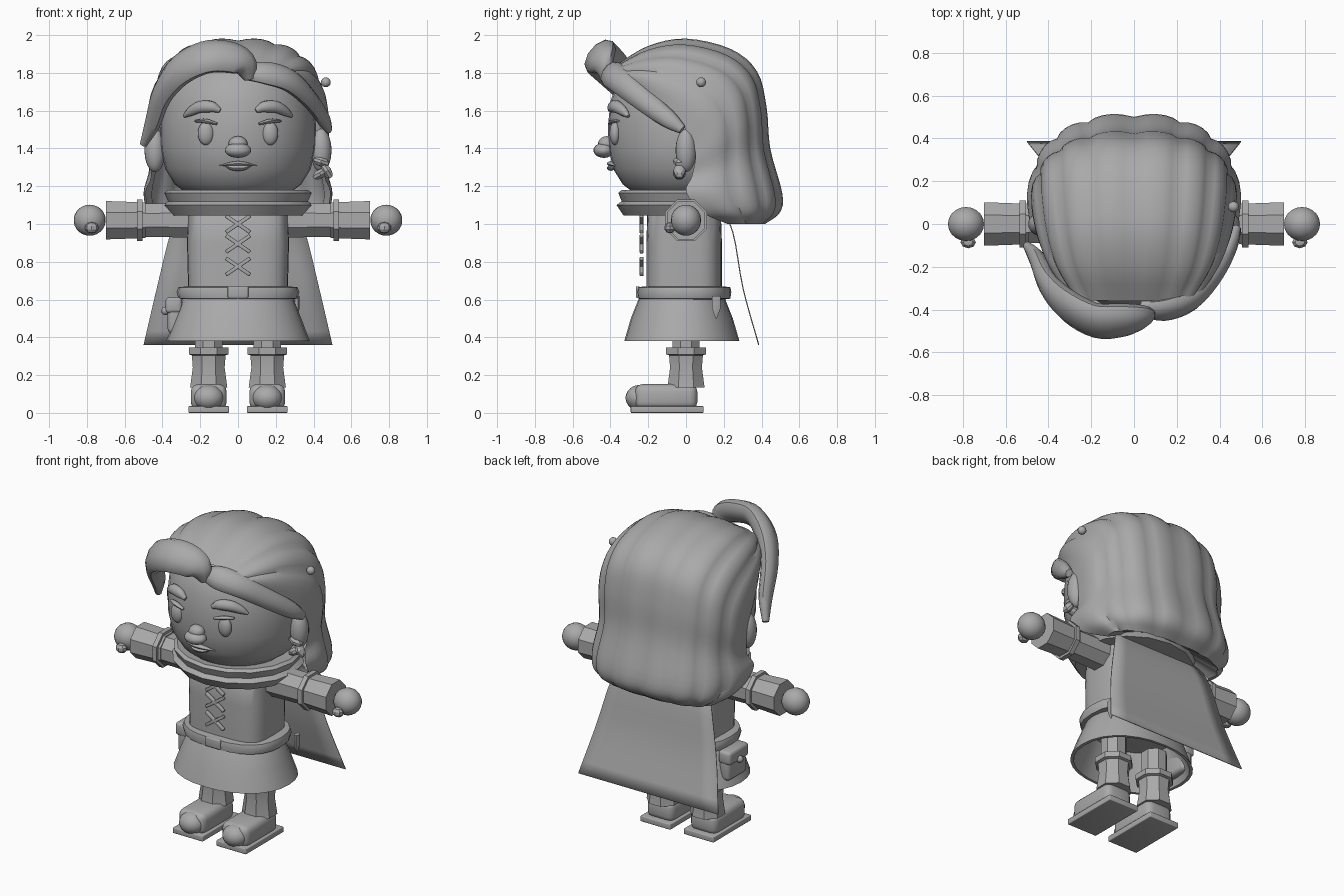
import bpy, bmesh, math
from mathutils import Vector, Matrix

if "Cube" in bpy.data.objects:
    bpy.data.objects.remove(bpy.data.objects["Cube"])

MAT = bpy.data.materials.new("plain_grey")
MAT.diffuse_color = (0.4, 0.4, 0.4, 1)
MAT.use_nodes = True
MAT.node_tree.nodes["Principled BSDF"].inputs["Base Color"].default_value = MAT.diffuse_color


def finish(name, bm, angle=40):
    bmesh.ops.recalc_face_normals(bm, faces=bm.faces)
    me = bpy.data.meshes.new(name)
    bm.to_mesh(me)
    bm.free()
    me.materials.append(MAT)
    ob = bpy.data.objects.new(name, me)
    bpy.context.collection.objects.link(ob)
    bpy.ops.object.select_all(action='DESELECT')
    ob.select_set(True)
    bpy.context.view_layer.objects.active = ob
    if angle:
        bpy.ops.object.shade_smooth_by_angle(angle=math.radians(angle))
    return ob


def loft(name, rows, closed=True, caps=True, angle=40):
    """Skin a list of equally long point rows."""
    bm = bmesh.new()
    vs = [[bm.verts.new(p) for p in r] for r in rows]
    n = len(rows[0])
    for a, b in zip(vs, vs[1:]):
        for i in range(n if closed else n - 1):
            j = (i + 1) % n
            bm.faces.new((a[i], a[j], b[j], b[i]))
    if caps:
        bm.faces.new(vs[0])
        bm.faces.new(vs[-1])
    return finish(name, bm, angle)


def ring(x, y, z, rx, ry, n, power=1.0, turn=0.0):
    def s(v):
        return math.copysign(abs(v) ** power, v)
    ang = [2 * math.pi * (i + turn) / n for i in range(n)]
    return [(x + rx * s(math.cos(a)), y + ry * s(math.sin(a)), z) for a in ang]


def ball(name, loc, size, seg=20, rot=(0, 0, 0), angle=60):
    bm = bmesh.new()
    bmesh.ops.create_uvsphere(bm, u_segments=seg, v_segments=max(5, seg * 2 // 3), radius=1)
    ob = finish(name, bm, angle)
    ob.location, ob.scale, ob.rotation_euler = loc, size, rot
    return ob


def box(name, loc, size, bevel=0.0, rot=(0, 0, 0)):
    bm = bmesh.new()
    bmesh.ops.create_cube(bm, size=1, matrix=Matrix.Diagonal((*size, 1)))
    if bevel:
        bmesh.ops.bevel(bm, geom=bm.edges[:], offset=bevel, segments=3, profile=0.5, affect='EDGES')
    ob = finish(name, bm, 35)
    ob.location, ob.rotation_euler = loc, rot
    return ob


def spline(pts, steps=4):
    """Catmull-Rom resampling of control tuples."""
    p = [Vector(q) for q in pts]
    p = [2 * p[0] - p[1]] + p + [2 * p[-1] - p[-2]]
    out = []
    for i in range(1, len(p) - 2):
        a, b, c, d = p[i - 1:i + 3]
        for k in range(steps):
            t = k / steps
            out.append(0.5 * (2 * b + (c - a) * t + (2 * a - 5 * b + 4 * c - d) * t * t
                              + (3 * b - a - 3 * c + d) * t ** 3))
    return out + [p[-2]]


def lock(name, pts, centre, n=10):
    """Flattened sweep lying on a round form; pts = x, y, z, half width, half thickness."""
    c = spline(pts)
    rows = []
    for i, q in enumerate(c):
        pos = Vector(q[:3])
        tan = (Vector(c[min(i + 1, len(c) - 1)][:3]) - Vector(c[max(i - 1, 0)][:3])).normalized()
        out = pos - Vector(centre)
        out = (out - tan * out.dot(tan)).normalized()
        side = tan.cross(out)
        rows.append([pos + side * q[3] * math.cos(2 * math.pi * k / n)
                     + out * q[4] * math.sin(2 * math.pi * k / n) for k in range(n)])
    return loft(name, rows, angle=50)


# head
HEAD = [(1.13, .18), (1.16, .27), (1.21, .335), (1.29, .385), (1.4, .41), (1.52, .413),
        (1.65, .40), (1.76, .36), (1.86, .27), (1.92, .12)]
loft("head", [ring(0, 0, z, r, r, 32) for z, r in HEAD], angle=60)

# hair shell: back/top rail joined to the side rail by bulging strands
outer = spline([(-.36, 1.85), (-.2, 1.945), (0, 1.985), (.24, 1.93), (.38, 1.81), (.43, 1.62),
                (.45, 1.4), (.515, 1.16), (.5, 1.06), (.42, 1.0)])
inner = spline([(-.34, 1.77), (-.2, 1.68), (-.08, 1.58), (0, 1.5), (.04, 1.42), (.05, 1.35),
                (.03, 1.25), (.0, 1.17), (.09, 1.06), (.22, 1.0)])
width = spline([(.3, 0), (.40, 0), (.455, 0), (.48, 0), (.485, 0), (.485, 0), (.475, 0),
                (.505, 0), (.48, 0), (.4, 0)])
rows = []
STRANDS, SUB = 8, 5
for o, i, w in zip(outer, inner, width):
    row = []
    for k in range(STRANDS * SUB + 1):
        t = k / (STRANDS * SUB)
        a = math.pi * (t - .5)
        g = 1 - .035 * abs(math.cos(math.pi * STRANDS * t)) ** 6
        sx = math.copysign(abs(math.sin(a)) ** .85, a)
        p = i + (o - i) * (math.cos(a) ** .7 if abs(a) < 1.57 else 0) * g
        row.append((w.x * sx * g, p.x, p.y))
    rows.append(row)
rows.append([(x * .75, .15 + (y - .15) * .75, 1.05) for x, y, z in rows[-1]])
rows.append([(x * .2, .2, 1.15) for x, y, z in rows[-1]])
loft("hair", rows, closed=False, caps=False, angle=42)

# fringe
lock("fringe_large", [(.06, -.42, 1.77, .03, .03), (.03, -.44, 1.85, .08, .05),
                      (-.06, -.45, 1.885, .10, .06), (-.18, -.45, 1.88, .105, .06),
                      (-.31, -.38, 1.81, .10, .06), (-.4, -.28, 1.69, .08, .05),
                      (-.45, -.17, 1.54, .06, .04), (-.5, -.1, 1.42, .02, .02)], (0, 0, 1.5))
lock("fringe_small", [(.03, -.39, 1.80, .04, .03), (.14, -.4, 1.80, .07, .04),
                      (.27, -.35, 1.76, .07, .045), (.38, -.23, 1.66, .06, .04),
                      (.45, -.1, 1.56, .05, .035), (.48, -.02, 1.50, .025, .02)], (0, 0, 1.5))

# face
for s, side in ((-1, "left"), (1, "right")):
    ball("eye_" + side, (s * .17, -.375, 1.48), (.043, .03, .062))
    lock("eyelid_" + side, [(s * .11, -.4, 1.53, .006, .01), (s * .17, -.39, 1.545, .012, .018),
                            (s * .225, -.36, 1.545, .006, .01)], (0, 0, 1.5), 8)
    lock("eyebrow_" + side, [(s * .095, -.40, 1.6, .012, .012), (s * .14, -.39, 1.62, .03, .026),
                             (s * .2, -.365, 1.62, .033, .028), (s * .25, -.33, 1.595, .025, .022),
                             (s * .285, -.305, 1.57, .008, .01)], (0, 0, 1.5), 10)
    ball("ear_" + side, (s * .44, 0, 1.39), (.055, .055, .115))
ball("nose", (0, -.435, 1.39), (.07, .055, .04))
ball("nose_bridge", (0, -.42, 1.425), (.05, .045, .04))
for name, z, h, w in (("upper_lip", 1.318, .012, .1), ("lower_lip", 1.298, .014, .07)):
    lock(name, [(-w, -.375, 1.308, .002, .004), (-.03, -.395, z, h, .02),
                (.03, -.395, z, h, .02), (w, -.375, 1.308, .002, .004)], (0, 0, 1.31), 8)

# jewellery
for x, z, t in ((.44, 1.33, .3), (.47, 1.28, 1.0), (.435, 1.265, -.5)):
    ball("earring_gem", (x, -.035, z), (.05, .035, .025), 6, (0, t, 0), 0)
ball("hair_bead", (.465, .08, 1.75), (.026, .026, .026), 12)

# collar
COLLAR = [(1.17, .30), (1.18, .37), (1.165, .39), (1.12, .37), (1.1, .40), (1.045, .36), (1.045, .2)]
loft("collar", [ring(0, 0, z, r, r * .92, 16) for z, r in COLLAR], angle=30)

# torso, belt and flared open skirt
BODY = [(.6, .265, .2), (.7, .265, .2), (.9, .27, .2), (1.05, .265, .195), (1.1, .22, .16)]
loft("torso", [ring(0, -.01, z, a, b, 32, .55) for z, a, b in BODY])
BELT = [(.6, .28, .21), (.605, .315, .245), (.64, .325, .25), (.665, .315, .245), (.67, .27, .21)]
loft("belt", [ring(0, -.01, z, a, b, 24, .8) for z, a, b in BELT])
box("buckle", (0, -.255, .64), (.11, .02, .06), .006)
SKIRT = [(.64, .27, .21), (.6, .295, .23), (.5, .335, .27), (.38, .38, .305),
         (.38, .36, .288), (.6, .27, .21)]
loft("skirt", [ring(0, -.022, z, a, b, 28, .92) for z, a, b in SKIRT], caps=False, angle=35)

# bodice lacing
for z in (1.0, .895, .775):
    for t in (-.6, .6):
        box("lace", (0, -.235, z), (.155, .02, .02), .004, (0, t, 0))

# pouch and knife on the belt
box("pouch", (-.335, 0, .51), (.075, .19, .18), .025)
box("pouch_flap", (-.34, 0, .57), (.088, .20, .085), .02)
ball("pouch_button", (-.385, 0, .54), (.022, .022, .022), 12)
loft("belt_tip", [ring(.31, .16, z, r * .6, r, 6) for z, r in ((.62, .025), (.55, .025), (.5, .004))])

# arms
for s, side in ((-1, "left"), (1, "right")):
    for part, prof in (("arm", [(.2, .1), (.5, .095)]), ("cuff", [(.49, .102), (.70, .11)]),
                       ("cuff_band", [(.505, .12), (.535, .12)])):
        loft(part + "_" + side, [[(s * x, p[0], 1.02 + p[1]) for p in ring(0, 0, 0, r, r, 8, 1, .5)]
                                 for x, r in prof], angle=25)
    ball("hand_" + side, (s * .785, 0, 1.02), (.085, .08, .082))
    ball("thumb_" + side, (s * .775, -.085, .98), (.038, .03, .03), 8, (0, 0, 0), 30)

    # legs, boots, shoes
    X = s * .155
    loft("leg_" + side, [ring(X, 0, z, .078, .078, 8, 1, .5) for z in (.3, .5)], angle=25)
    BOOT = [(.345, .07), (.345, .12), (.31, .12), (.305, .102), (.24, .096), (.135, .112)]
    loft("boot_" + side, [ring(X, 0, z, r * .95, r * .95, 8, 1, .5) for z, r in BOOT], angle=25)
    box("shoe_" + side, (X, -.105, .085), (.19, .33, .135), .04)
    ball("toe_cap_" + side, (X, -.245, .08), (.08, .075, .068))
    box("sole_" + side, (X, -.1, .018), (.215, .385, .036), .005)

# cape
path = spline([(.28, .17, 1.12), (.355, .25, .96), (.43, .305, .66), (.5, .388, .36)])
front = [[(w * k / 4, y, z) for k in range(-4, 5)] for w, y, z in path]
cape = loft("cape", front, closed=False, caps=False)
solid = cape.modifiers.new("thickness", 'SOLIDIFY')
solid.thickness = .006
